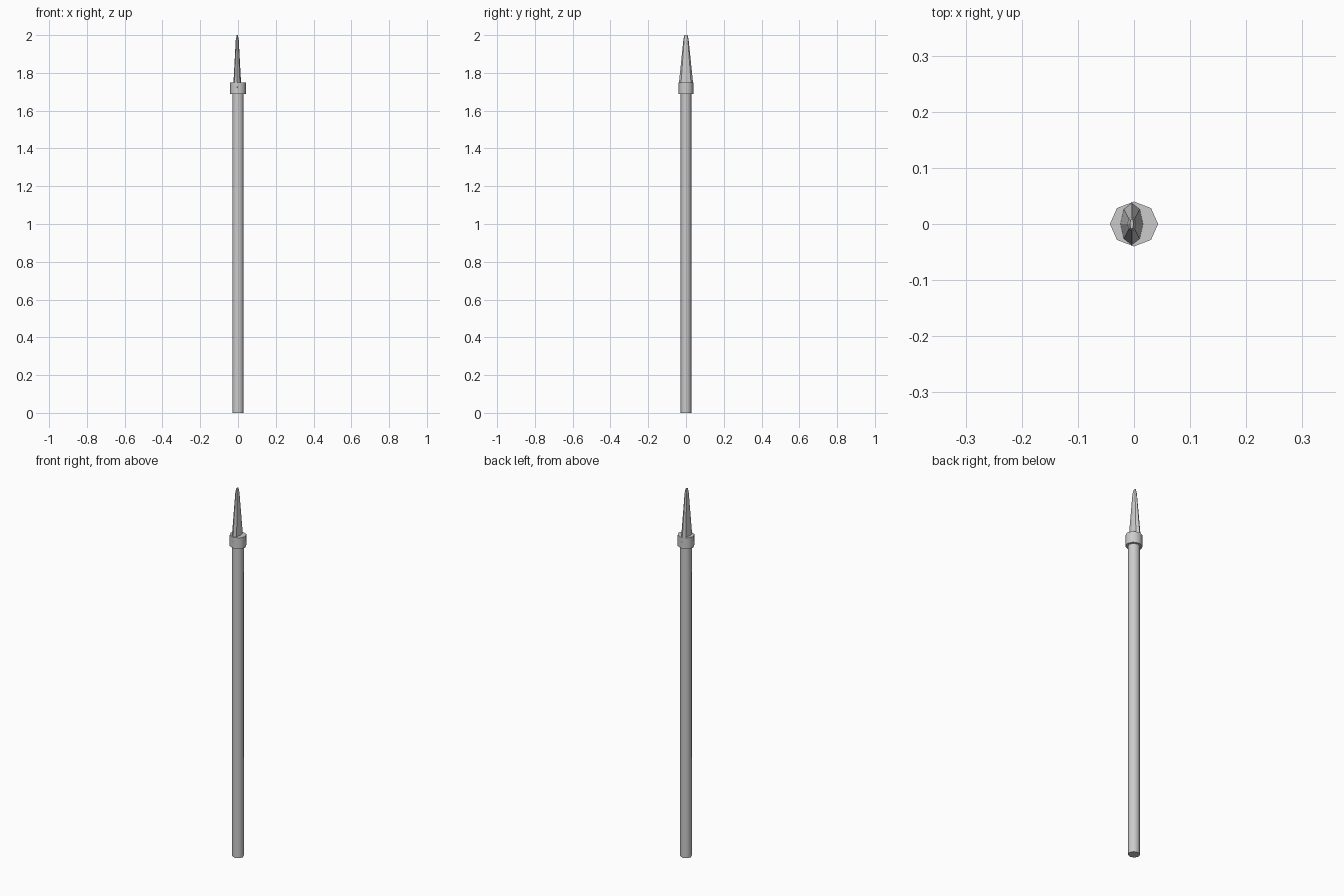
import bpy, bmesh, math

if "Cube" in bpy.data.objects:
    bpy.data.objects.remove(bpy.data.objects["Cube"])


def lathe(name, rings, sides=8, cx=0.0, smooth=False):
    """Stack of elliptical rings (z, rx, ry) skinned into a closed solid."""
    bm = bmesh.new()
    loops = []
    for z, rx, ry in rings:
        loops.append([bm.verts.new((cx + rx * math.cos(2 * math.pi * i / sides),
                                    ry * math.sin(2 * math.pi * i / sides), z))
                      for i in range(sides)])
    for a, b in zip(loops, loops[1:]):
        for i in range(sides):
            j = (i + 1) % sides
            bm.faces.new((a[i], a[j], b[j], b[i]))
    bm.faces.new(loops[0][::-1])
    bm.faces.new(loops[-1])
    bmesh.ops.recalc_face_normals(bm, faces=bm.faces)
    mesh = bpy.data.meshes.new(name)
    bm.to_mesh(mesh)
    bm.free()
    ob = bpy.data.objects.new(name, mesh)
    bpy.context.collection.objects.link(ob)
    if smooth:
        bpy.ops.object.select_all(action='DESELECT')
        ob.select_set(True)
        bpy.context.view_layer.objects.active = ob
        bpy.ops.object.shade_smooth_by_angle(angle=math.radians(50))
    return ob


# Long octagonal pole
lathe("shaft", [(0.0, 0.03, 0.028), (1.70, 0.03, 0.028)], smooth=True)

# Binding collar below the spearhead
lathe("collar", [(1.688, 0.043, 0.04), (1.748, 0.043, 0.04)], smooth=True)

# Faceted, flattened point
lathe("spearhead", [(1.72, 0.021, 0.039), (1.75, 0.02, 0.037),
                    (1.975, 0.008, 0.014), (2.0, 0.003, 0.009)], cx=-0.004)
